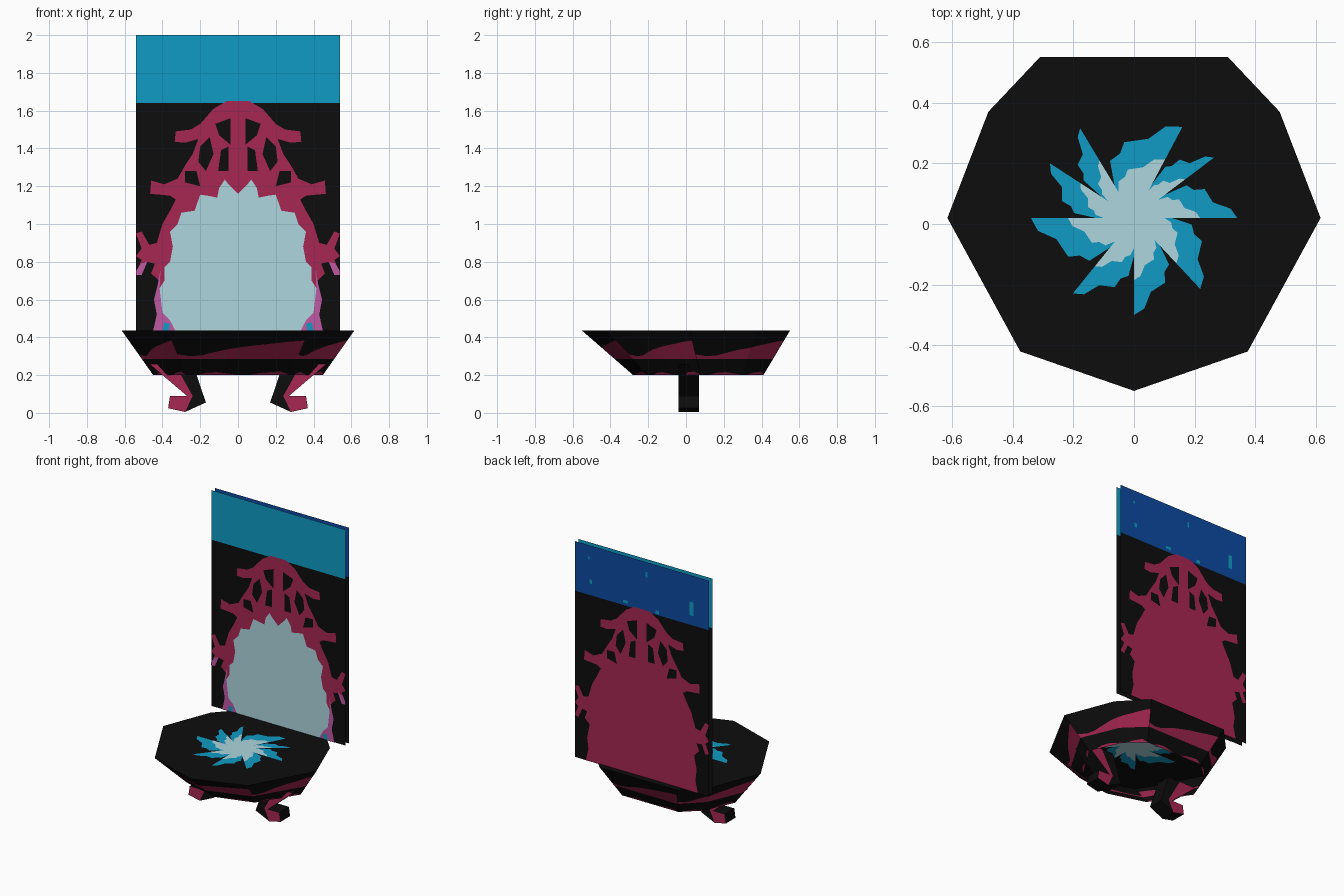
import bpy, bmesh, math
from mathutils import Vector

cube = bpy.data.objects.get("Cube")
if cube:
    bpy.data.objects.remove(cube, do_unlink=True)


def material(name, r, g, b):
    m = bpy.data.materials.new(name)
    m.use_nodes = True
    m.diffuse_color = (r, g, b, 1)
    m.node_tree.nodes["Principled BSDF"].inputs["Base Color"].default_value = (r, g, b, 1)
    return m


BLACK = material("black", .004, .004, .004)
MAGENTA = material("magenta", .39, .02, .085)
TEAL = material("teal", .005, .33, .56)
PALE = material("pale blue", .42, .67, .73)
BLUE = material("deep blue", .004, .07, .36)
PINK = material("pink", .52, .1, .37)


def finish(name, bm, mats):
    mesh = bpy.data.meshes.new(name)
    bm.to_mesh(mesh)
    bm.free()
    for m in mats:
        mesh.materials.append(m)
    obj = bpy.data.objects.new(name, mesh)
    bpy.context.collection.objects.link(obj)
    return obj


def plate(name, outlines, mat, place, facing):
    """Thin flat shapes; place maps a 2D point into space."""
    bm = bmesh.new()
    for pts in outlines:
        f = bm.faces.new([bm.verts.new(place(*p)) for p in pts])
        f.normal_update()
        if f.normal.dot(Vector(facing)) < 0:
            f.normal_flip()
    return finish(name, bm, [mat])


def flip(pts):
    return [(-x, z) for x, z in reversed(pts)]


def whole(half):
    return half + flip(half)


def both(shapes):
    return shapes + [flip(s) for s in shapes]


def box(x, z, w, h):
    return [(x - w, z - h), (x + w, z - h), (x + w, z + h), (x - w, z + h)]


# Backrest outlines, right half from the crown down
BOTTOM, SPLIT, TOP, HALF = .432, 1.64, 2, .54
ARCH = whole([(.06, 1.65), (.13, 1.61), (.2, 1.53), (.25, 1.5), (.33, 1.49), (.335, 1.435),
              (.28, 1.43), (.21, 1.45), (.24, 1.37), (.28, 1.31), (.32, 1.24), (.39, 1.21),
              (.46, 1.23), (.465, 1.16), (.36, 1.15), (.33, 1.13), (.36, 1.07), (.4, 1),
              (.43, .9), (.47, .89), (.51, .96), (.54, .95), (.51, .87), (.54, .83),
              (.51, .81), (.54, .74), (.51, .73), (.48, .8), (.44, .79), (.46, .74),
              (.42, .7), (.44, .6), (.43, .52), (.45, BOTTOM)])
MIRROR = whole([(0, 1.16), (.05, 1.21), (.07, 1.235), (.1, 1.19), (.11, 1.14), (.16, 1.15),
                (.2, 1.155), (.23, 1.07), (.3, 1.06), (.32, 1), (.36, .96), (.345, .88),
                (.36, .8), (.39, .77), (.39, .7), (.415, .66), (.4, .53), (.36, .49),
                (.33, BOTTOM)])
HOLES = both([[(.04, 1.56), (.12, 1.53), (.1, 1.47), (.04, 1.42)],
              [(.05, 1.41), (.09, 1.39), (.105, 1.28), (.05, 1.28)],
              [(.15, 1.46), (.2, 1.41), (.21, 1.33), (.17, 1.28), (.13, 1.37)],
              [(.22, 1.28), (.28, 1.28), (.28, 1.22), (.2, 1.2)]])
STRANDS = both([[(.41, .76), (.425, .68), (.445, .6), (.43, .52), (.45, BOTTOM),
                 (.33, BOTTOM), (.36, .49), (.4, .53), (.415, .66)],
                [(.48, .8), (.515, .79), (.54, .75), (.54, .73), (.51, .73)]])
GEMS = both([[(.37, BOTTOM), (.4, BOTTOM), (.39, .48), (.36, .47)]])
DRIPS = [box(-.4, 1.76, .015, .05), box(-.04, 1.91, .008, .02), box(.41, 1.74, .01, .015),
         box(.425, 1.91, .006, .01), box(.13, 1.67, .02, .01), box(-.126, 1.66, .014, .012)]
FIELD = [box(0, (BOTTOM + SPLIT) / 2, HALF, (SPLIT - BOTTOM) / 2)]
BAND = [box(0, (SPLIT + TOP) / 2, HALF, (TOP - SPLIT) / 2)]


def backrest(side, y, sign, layers):
    for name, shapes, mat, level in layers:
        plate(f"backrest_{side}_{name}", shapes, mat,
              lambda x, z: (x, y + sign * .0015 * level, z), (0, sign, 0))


backrest("front", .465, -1, [("field", FIELD, BLACK, 0), ("band", BAND, TEAL, 0),
                             ("arch", [ARCH], MAGENTA, 1), ("openings", HOLES, BLACK, 2),
                             ("strands", STRANDS, PINK, 2), ("mirror", [MIRROR], PALE, 3),
                             ("gems", GEMS, TEAL, 4)])
backrest("rear", .505, 1, [("field", FIELD, BLACK, 0), ("band", BAND, BLUE, 0),
                           ("arch", [ARCH], MAGENTA, 1), ("openings", HOLES, BLACK, 2),
                           ("drips", DRIPS, TEAL, 2)])

# Seat: nine-sided rim, counterclockwise from the front left corner
RIM_Z, BASE_Z, LINE_Z = .435, .2, .285
RIM = [(-.375, -.42), (0, -.55), (.375, -.42), (.615, .02), (.48, .37),
       (.31, .55), (-.31, .55), (-.48, .37), (-.615, .02)]
WEDGES = [(0, 1, 2), (2, 3), (3, 4, 5), (5, 6), (6, 7, 8), (8, 0)]
CREST = [.31, .3, .305, .32, .335, .345, .355, .362, .37, .378, .383]
HEM = [0, 0, .012, .015, .008, 0, 0, .01, .015, .018, 0]
STEPS = 10


def wall(p, z):
    """Point on the sloping seat wall below rim point p."""
    s = (RIM_Z - z) / (RIM_Z - BASE_Z)
    low = (p[0] * .73, .065 + p[1] * .627)
    return (p[0] + (low[0] - p[0]) * s, p[1] + (low[1] - p[1]) * s, z)


def along(corners, t):
    n = len(corners) - 1
    i = min(int(t * n), n - 1)
    a, b = Vector(RIM[corners[i]]), Vector(RIM[corners[i + 1]])
    return a.lerp(b, t * n - i)


bm = bmesh.new()
for corners in WEDGES:
    columns = []
    for k in range(STEPS + 1):
        p = along(corners, k / STEPS)
        heights = (BASE_Z, BASE_Z + .001 + HEM[k], LINE_Z, CREST[k], RIM_Z)
        columns.append([bm.verts.new(wall(p, z)) for z in heights])
    for a, b in zip(columns, columns[1:]):
        for j in range(4):
            f = bm.faces.new((a[j], b[j], b[j + 1], a[j + 1]))
            f.material_index = 1 if j in (0, 2) else 0
finish("seat_wall", bm, [BLACK, MAGENTA])
plate("seat_top", [RIM], BLACK, lambda x, y: (x, y, RIM_Z), (0, 0, 1))

# Pinwheel star painted on both sides of the seat top
ARMS = [(0, .34), (37, .33), (62, .34), (121, .345), (147, .33),
        (180, .34), (231, .32), (270, .32), (313, .32)]


def star(scale, notch):
    pts = []
    for i, (deg, r) in enumerate(ARMS):
        gap = (ARMS[(i + 1) % len(ARMS)][0] - deg) % 360
        for turn, radius in ((0, notch), (0, r * scale), (.15, r * scale * .94),
                             (.3, r * scale * .78), (.6, r * scale * .74),
                             (.68, r * scale * .64), (.86, r * scale * .6)):
            a = math.radians(deg + gap * turn)
            pts.append((radius * math.cos(a), .02 + radius * math.sin(a)))
    return pts


for name, sign in (("upper", 1), ("lower", -1)):
    for part, scale, notch, mat, level in (("star", 1, .125, TEAL, 1),
                                           ("star_core", .64, .1, PALE, 2)):
        plate(f"{name}_{part}", [star(scale, notch)], mat,
              lambda x, y: (x, y, RIM_Z + sign * .0015 * level), (0, 0, sign))

# Feet: bent prisms with a coloured outer half and a black inner half
OUTER = [(.47, .26), (.27, .09), (.36, .09), (.37, .025), (.28, .005), (.24, .09), (.335, .26)]
INNER = [(.335, .26), (.24, .09), (.28, .005), (.17, .055), (.24, .26)]


def prism(name, pts, caps):
    bm = bmesh.new()
    rings = [[bm.verts.new((x, y, z)) for x, z in pts] for y in (-.04, .07)]
    for ring in rings:
        bm.faces.new(ring).material_index = caps
    for i in range(len(pts)):
        j = (i + 1) % len(pts)
        bm.faces.new((rings[0][i], rings[0][j], rings[1][j], rings[1][i]))
    bmesh.ops.recalc_face_normals(bm, faces=bm.faces)
    finish(name, bm, [BLACK, MAGENTA])


for side, shape in (("left", lambda p: p), ("right", flip)):
    prism(f"{side}_foot_outer", shape(OUTER), 1)
    prism(f"{side}_foot_inner", shape(INNER), 0)
